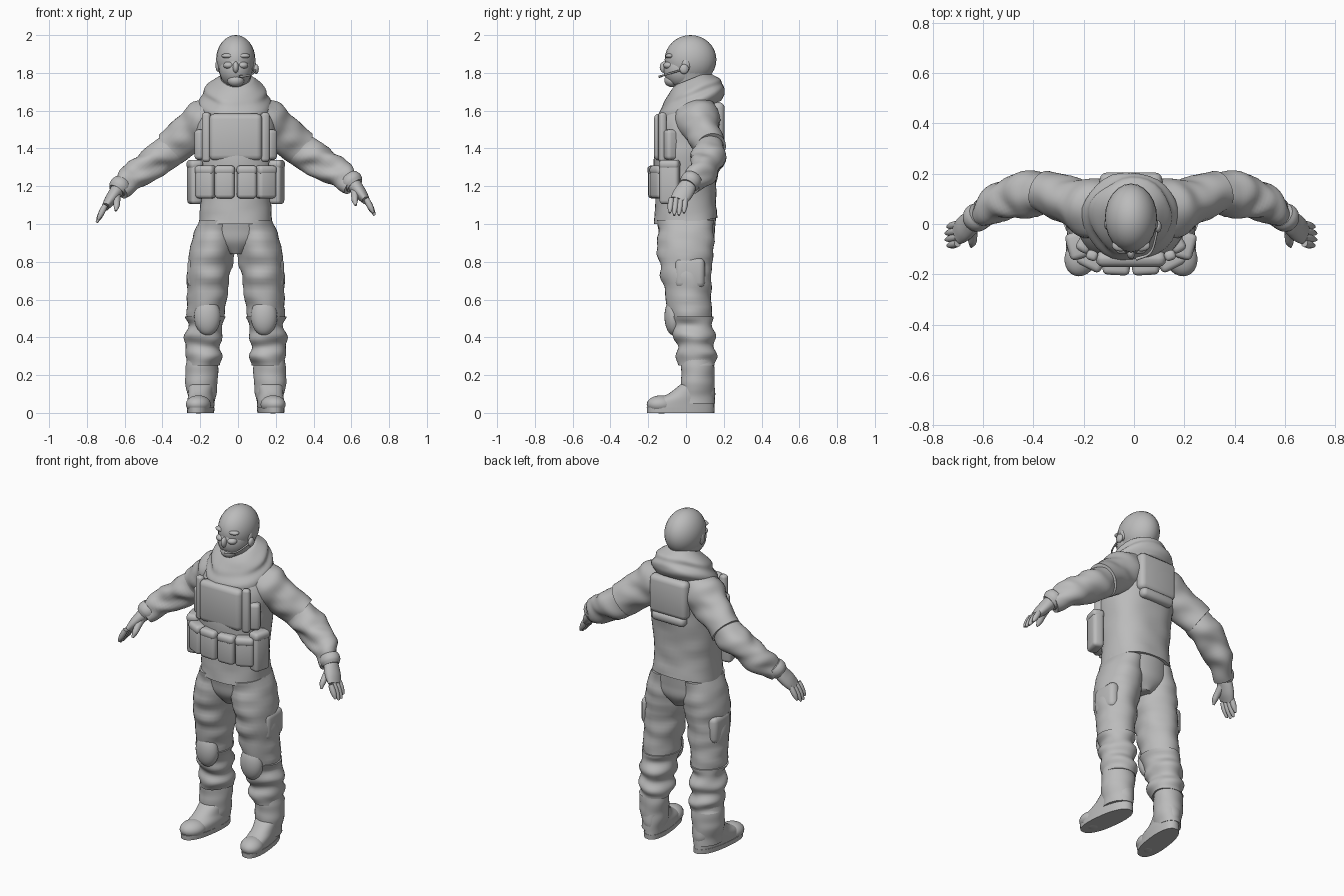
import bpy, bmesh, math
from mathutils import Vector, Matrix, noise

cube = bpy.data.objects.get("Cube")
if cube:
    bpy.data.objects.remove(cube, do_unlink=True)

SIDES = {"left": 1, "right": -1}
MIDDLE = -.012  # the body's centre line

grey = bpy.data.materials.new("plain grey")
grey.use_nodes = True
grey.diffuse_color = (.5, .5, .5, 1)
grey.node_tree.nodes["Principled BSDF"].inputs["Base Color"].default_value = grey.diffuse_color


def finish(name, bm, side):
    """Mirror to the wanted side, shade and link."""
    for vert in bm.verts:
        vert.co.x = vert.co.x * side + MIDDLE
    bmesh.ops.recalc_face_normals(bm, faces=bm.faces)
    mesh = bpy.data.meshes.new(name)
    bm.to_mesh(mesh)
    bm.free()
    mesh.materials.append(grey)
    for polygon in mesh.polygons:
        polygon.use_smooth = True
    mesh.set_sharp_from_angle(angle=math.radians(50))
    bpy.context.collection.objects.link(bpy.data.objects.new(name, mesh))


def sample(values, t):
    """Smooth value at fraction t along evenly spaced control values."""
    ghosts = [values[0] * 2 - values[1], *values, values[-1] * 2 - values[-2]]
    place = t * (len(values) - 1)
    index = min(int(place), len(values) - 2)
    f = place - index
    before, start, end, after = ghosts[index:index + 4]
    slope_in, slope_out = (end - before) / 2, (after - start) / 2
    ease = f * f * (3 - 2 * f)
    return (start + (end - start) * ease + slope_in * f * (1 - f) ** 2
            - slope_out * f * f * (1 - f))


def signed_power(value, power):
    return math.copysign(abs(value) ** power, value)


def skin(name, path, widths, depths=None, side=1, along=False, square=1.0,
         folds=0.0, ripple=0.0, warp=None, sides=32, steps=24):
    """Skin ovals over a path; the rings lie level or square to the path."""
    bm = bmesh.new()
    path = [Vector(point) for point in path]
    depths = depths or widths
    loops = []
    for step in range(steps + 1):
        t = step / steps
        centre = sample(path, t)
        axis = Vector((0, 0, 1))
        if along:
            axis = (sample(path, min(t + .01, 1)) - sample(path, max(t - .01, 0))).normalized()
        fore = (Vector((0, 1, 0)) - axis * axis.y).normalized()
        across = fore.cross(axis)
        puff = 1 + ripple * math.cos(5 * math.pi * t)
        loop = []
        for corner in range(sides):
            angle = math.tau * corner / sides
            out = across * signed_power(math.cos(angle), square) * sample(widths, t)
            out += fore * signed_power(math.sin(angle), square) * sample(depths, t)
            point = centre + out * puff
            crease = noise.noise(Vector((point.x, point.y, point.z * 2)) * 8)
            point += out.normalized() * folds * crease
            loop.append(bm.verts.new(warp(point) if warp else point))
        loops.append(loop)
    for low, high in zip(loops, loops[1:]):
        for corner in range(sides):
            following = (corner + 1) % sides
            bm.faces.new((low[corner], low[following], high[following], high[corner]))
    bm.faces.new(loops[0])
    bm.faces.new(loops[-1])
    finish(name, bm, side)


def box(name, place, size, side=1, turn=0.0, bevel=.02):
    """Rounded box, turned about the vertical."""
    bm = bmesh.new()
    bmesh.ops.create_cube(bm, size=1)
    bmesh.ops.scale(bm, vec=size, verts=bm.verts)
    bmesh.ops.bevel(bm, geom=bm.edges[:], offset=bevel, segments=3, profile=.5, affect='EDGES')
    pose = Matrix.Translation(place) @ Matrix.Rotation(math.radians(turn), 4, 'Z')
    bmesh.ops.transform(bm, matrix=pose, verts=bm.verts)
    finish(name, bm, side)


def ball(name, place, radii, side=1, warp=None):
    """Stretched sphere."""
    bm = bmesh.new()
    bmesh.ops.create_uvsphere(bm, u_segments=24, v_segments=16, radius=1)
    bmesh.ops.scale(bm, vec=radii, verts=bm.verts)
    bmesh.ops.translate(bm, vec=place, verts=bm.verts)
    for vert in bm.verts:
        vert.co = warp(vert.co) if warp else vert.co
    finish(name, bm, side)


# Head
skin("neck", [(0, .03, 1.6), (0, .02, 1.84)], (.08, .07, .098), (.08, .09, .13))
ball("skull", (0, .024, 1.87), (.104, .137, .13))
ball("face", (0, -.02, 1.82), (.088, .1, .1))
ball("chin", (0, -.075, 1.76), (.045, .04, .035))
ball("nose", (0, -.115, 1.83), (.016, .024, .03))
for word, side in SIDES.items():
    ball(f"{word}_brow", (.04, -.085, 1.89), (.036, .024, .014), side)
    ball(f"{word}_cheek", (.036, -.09, 1.84), (.03, .03, .02), side)
    ball(f"{word}_ear", (.095, 0, 1.84), (.012, .022, .034), side)

# Headset on the left ear
ear = Vector((.108, -.01, 1.82))
ball("earpiece", ear, (.014, .024, .026))
skin("microphone_boom", [ear, (.08, -.11, 1.79), (.02, -.14, 1.78)], (.005, .005, .007),
     along=True, sides=8)

# Scarf, hanging lower at the front
def drape(point):
    return point + Vector((0, 0, .4 * (point.y - .03)))


rolls = (.17, .19, .19, .17, .16, .13, .09)
skin("scarf", [(0, .03, 1.59), (0, .03, 1.77)], rolls, [roll * .9 for roll in rolls],
     folds=.016, warp=drape)

# Jacket, its hem raised at the middle of the back
def raise_hem(point):
    fade = max(0, 1.1 - point.z) * max(0, point.y)
    return point + Vector((0, 0, 2 * fade))


skin("jacket", [(0, 0, 1), (0, 0, 1.35), (0, .04, 1.7)], (.194, .188, .2, .21, .2, .11),
     (.17, .16, .165, .17, .16, .1), square=.85, folds=.006, warp=raise_hem, sides=48)

# Vest panels and straps
box("chest_panel", (0, -.138, 1.46), (.28, .065, .25), bevel=.03)
box("back_panel", (0, .17, 1.53), (.25, .07, .23), bevel=.03)
box("back_roll", (0, .175, 1.4), (.22, .06, .06), bevel=.025)
for word, side in SIDES.items():
    box(f"{word}_front_strap", (.155, -.125, 1.46), (.045, .04, .26), side, turn=20, bevel=.015)
    box(f"{word}_side_flap", (.18, -.075, 1.42), (.06, .08, .16), side, turn=30)

# Pouches spaced around the front of the waist
for word, side in SIDES.items():
    for spot, angle in {"inner": 15, "outer": 45, "side": 75}.items():
        bend = math.radians(angle)
        x, y = .225 * math.sin(bend), -.17 * math.sqrt(math.cos(bend))
        turn = angle * angle / 75
        height = .23 if spot == "side" else .17
        box(f"{word}_{spot}_pouch", (x, y, 1.22), (.105, .065, height), side, turn)
        box(f"{word}_{spot}_flap", (x, y, 1.2 + height / 2), (.108, .072, .05), side, turn)

# Arms and hands, the left one held a little higher
shoulder, elbow = Vector((.1, .05, 1.59)), Vector((.35, .13, 1.4))
wrist, knuckles = Vector((.62, .02, 1.19)), Vector((.69, -.04, 1.09))
reach = knuckles - wrist
for word, side in SIDES.items():
    def lift(point):
        return point + Vector((0, 0, .1 * max(0, point.x - elbow.x) * (side > 0)))

    arm = dict(side=side, along=True, warp=lift)
    skin(f"{word}_sleeve", [shoulder, elbow], (.1, .12, .108, .1, .092),
         (.11, .12, .1, .09, .085), folds=.016, **arm)
    skin(f"{word}_forearm", [elbow - Vector((.03, .01, -.02)), (.47, .11, 1.3), wrist],
         (.08, .085, .08, .07, .05), folds=.025, **arm)
    skin(f"{word}_cuff", [wrist - reach * .3, wrist + reach * .15], (.05, .056, .055, .045), **arm)
    skin(f"{word}_palm", [wrist, knuckles], (.038, .034, .03, .02), (.04, .05, .052, .045), **arm)
    for number, finger in enumerate(("index", "middle", "ring", "little")):
        spread = number - 1.5
        root = knuckles + Vector((0, spread * .025, .01))
        tip = root + Vector((.045, -.01, -.09)) * (1.1 - .15 * abs(spread))
        skin(f"{word}_{finger}_finger", [root, tip], (.014, .016, .014, .006), sides=12, **arm)
    skin(f"{word}_thumb", [wrist + reach * .2, (.63, -.06, 1.11), (.635, -.09, 1.07)],
         (.03, .02, .016, .006), sides=12, **arm)

# Trousers
skin("trouser_seat", [(0, .01, .84), (0, 0, 1.04)], (.05, .17, .195, .19), (.1, .14, .15, .16))
hip, knee, shin = Vector((.105, 0, 1.02)), Vector((.157, .025, .5)), Vector((.175, .065, .25))
for word, side in SIDES.items():
    skin(f"{word}_thigh", [hip, (.14, 0, .75), knee], (.09, .118, .115, .108, .1),
         (.15, .148, .135, .12, .11), side, folds=.014)
    skin(f"{word}_shin", [knee + Vector((0, 0, .01)), shin], (.102, .096, .092),
         (.11, .105, .098), side, folds=.02, ripple=.06)
    ball(f"{word}_knee_pad", (.15, -.064, .51), (.07, .05, .1), side)
    box(f"{word}_thigh_pocket", (.22, .02, .74), (.07, .16, .16), side, bevel=.03)

    # Boots, with the toes turned out
    def toe_out(point):
        return point + Vector((.12 * (.06 - point.y), 0, 0))

    boot = dict(side=side, warp=toe_out)
    skin(f"{word}_boot_shaft", [(.18, .06, .05), (.18, .065, .3)], (.068, .08, .086, .08),
         (.09, .09, .088, .085), folds=.006, **boot)
    skin(f"{word}_boot_foot", [(.175, -.025, .01), (.175, -.015, .06), (.18, .03, .1), (.18, .06, .15)],
         (.065, .068, .066, .07), (.176, .165, .125, .09), square=.9, **boot)
    ball(f"{word}_boot_toe", (.175, -.13, .045), (.066, .078, .048), **boot)
    skin(f"{word}_boot_sole", [(.175, -.028, 0), (.175, -.028, .028)], (.066, .068), (.178, .18),
         square=.85, steps=1, **boot)
